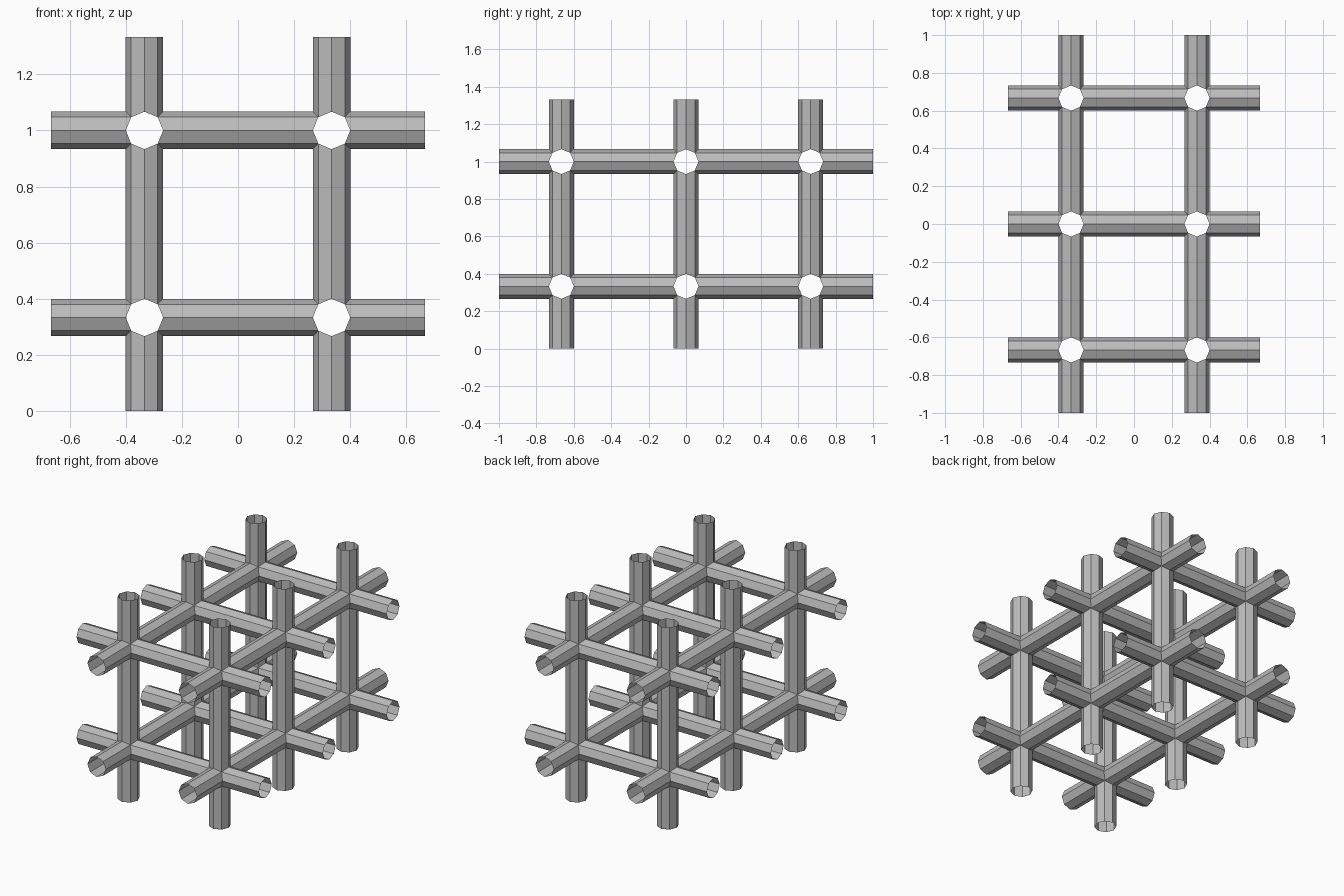
import bpy
import bmesh
from math import cos, sin, tau
from mathutils import Vector

cube = bpy.data.objects.get("Cube")
if cube:
    bpy.data.objects.remove(cube, do_unlink=True)

PITCH = 2 / 3          # spacing between joints
RADIUS = PITCH / 10    # tube radius
SIDES = 8
COUNTS = (2, 3, 2)     # joints along x, y and z

grey = bpy.data.materials.new("pipe_grey")
grey.use_nodes = True
colour = (0.5, 0.5, 0.5, 1)
grey.diffuse_color = colour
grey.node_tree.nodes["Principled BSDF"].inputs["Base Color"].default_value = colour


def add_arm(bm, axis, sign):
    """Open octagonal tube, mitred against the other arms at the joint."""
    out = Vector((0, 0, 0))
    out[axis] = sign
    u = Vector((0, 0, 0))
    u[(axis + 1) % 3] = 1
    v = out.cross(u)
    near, far = [], []
    for i in range(SIDES):
        a = RADIUS * cos(tau * i / SIDES)
        b = RADIUS * sin(tau * i / SIDES)
        rim = u * a + v * b
        near.append(bm.verts.new(rim + out * max(abs(a), abs(b))))
        far.append(bm.verts.new(rim + out * PITCH / 2))
    for i in range(SIDES):
        j = (i + 1) % SIDES
        bm.faces.new((near[i], near[j], far[j], far[i]))


# Six-armed joint, hollow through its middle
bm = bmesh.new()
for axis in range(3):
    for sign in (-1, 1):
        add_arm(bm, axis, sign)
bmesh.ops.remove_doubles(bm, verts=bm.verts, dist=0.0001)
mesh = bpy.data.meshes.new("pipe_lattice")
bm.to_mesh(mesh)
bm.free()
mesh.materials.append(grey)

lattice = bpy.data.objects.new("pipe_lattice", mesh)
bpy.context.collection.objects.link(lattice)
lattice.location = [-(n - 1) * PITCH / 2 for n in COUNTS]
lattice.location.z = PITCH / 2

# Repeat the joint along each axis, welding the tube ends
for axis, count in enumerate(COUNTS):
    array = lattice.modifiers.new("repeat_" + "xyz"[axis], "ARRAY")
    array.count = count
    array.use_relative_offset = False
    array.use_constant_offset = True
    offset = Vector((0, 0, 0))
    offset[axis] = PITCH
    array.constant_offset_displace = offset
    array.use_merge_vertices = True
    array.merge_threshold = 0.001
